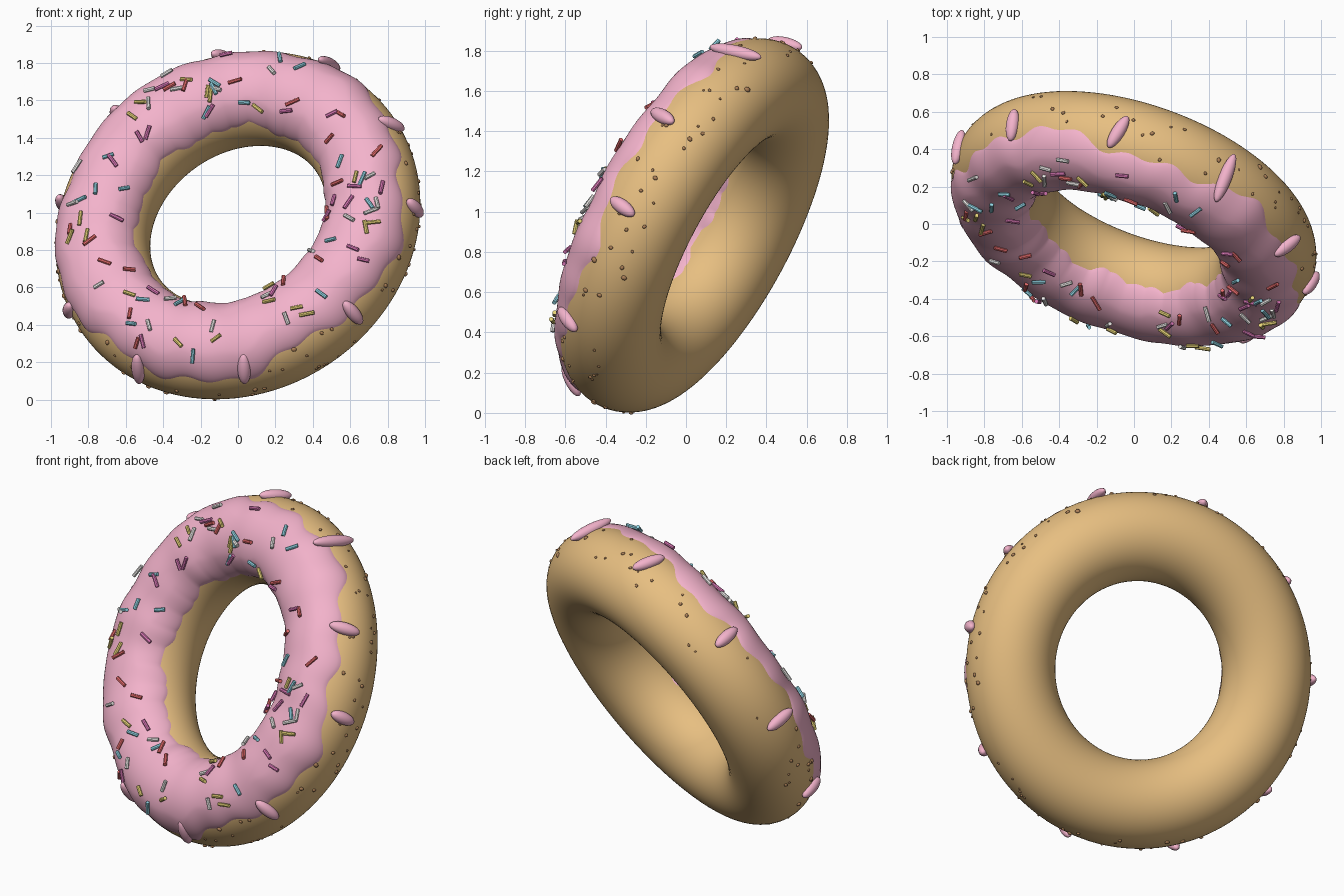
import bpy, bmesh, random
from math import sin, cos, pi, radians, tau
from mathutils import Vector, Matrix

if "Cube" in bpy.data.objects:
    bpy.data.objects.remove(bpy.data.objects["Cube"])

random.seed(7)
R, r = 0.76, 0.253                       # ring radius, tube radius
CENTRE = Vector((0, 0.04, 0.932))
N = Vector((-0.312, -0.836, 0.454)).normalized()      # iced face direction
E1 = (Vector((1, 0, 0)) - N * N.x).normalized()
E2 = N.cross(E1)


def frame(phi, t):
    """Outward normal, along-ring and around-tube directions (t=0 outer rim, 90 deg iced crest)."""
    u = E1 * cos(phi) + E2 * sin(phi)
    along = E2 * cos(phi) - E1 * sin(phi)
    return u * cos(t) + N * sin(t), along, N * cos(t) - u * sin(t), u


def point(phi, t, rad):
    n, _, _, u = frame(phi, t)
    return CENTRE + u * R + n * rad


def place(phi, t, rad, spin=0.0, tilt=0.0):
    """Matrix whose z axis lies on the surface, x axis points outward."""
    n, a, b, _ = frame(phi, t)
    z = (a * cos(spin) + b * sin(spin)) * cos(tilt) + n * sin(tilt)
    y = z.cross(n).normalized()
    x = y.cross(z)
    m = Matrix((x, y, z)).transposed().to_4x4()
    m.translation = point(phi, t, rad)
    return m


def material(name, col):
    m = bpy.data.materials.new(name)
    m.diffuse_color = (*col, 1)
    m.use_nodes = True
    m.node_tree.nodes["Principled BSDF"].inputs["Base Color"].default_value = m.diffuse_color
    return m


def finish(bm, name, mat, smooth=True):
    me = bpy.data.meshes.new(name)
    bm.to_mesh(me)
    bm.free()
    for p in me.polygons:
        p.use_smooth = smooth
    me.materials.append(mat)
    ob = bpy.data.objects.new(name, me)
    bpy.context.collection.objects.link(ob)
    return ob


def sheet(fn, nu, nv, closed):
    """Ring-shaped grid from fn(i/nu, j/nv)."""
    bm = bmesh.new()
    cols = nv if closed else nv + 1
    vs = [[bm.verts.new(fn(i / nu, j / nv)) for j in range(cols)] for i in range(nu)]
    for i in range(nu):
        k = (i + 1) % nu
        for j in range(nv):
            l = (j + 1) % cols
            bm.faces.new((vs[i][j], vs[k][j], vs[k][l], vs[i][l]))
    return bm


dough = material("dough", (0.80, 0.52, 0.22))
pink = material("icing", (0.90, 0.45, 0.60))
brown = material("crumb", (0.42, 0.22, 0.10))

# dough ring
finish(sheet(lambda a, b: point(a * tau, b * tau, r), 128, 64, True), "dough_ring", dough)


# icing: wavy edged, softly rippled sheet over the front half
def outer_edge(p):
    return radians(29 + 8 * sin(5 * p + 0.6) + 5 * sin(11 * p + 2) + 4 * sin(23 * p))


def inner_edge(p):
    return radians(153 + 4 * sin(7 * p + 1) + 3 * sin(13 * p) + 3 * abs(sin(16 * p)))


def ripple(p):
    return 0.026 + 0.004 * sin(9 * p) + 0.003 * sin(17 * p + 1)


def icing(a, b):
    p = a * tau
    t = outer_edge(p) + (inner_edge(p) - outer_edge(p)) * b
    fade = min(1, sin(pi * b) * 1.3) ** 0.7 if 0 < b < 1 else 0
    return point(p, t, r - 0.002 + (ripple(p) + 0.002) * fade)


finish(sheet(icing, 256, 40, False), "icing", pink)

# icing drips on the rim: ring angle, tube angle, half length
DRIPS = [(-5, 10, .08), (24, 28, .09), (58, 15, .14), (94, 13, .10), (131, 15, .09),
         (164, 8, .10), (203, 15, .085), (238, 25, .10), (275, 36, .09), (314, 28, .085)]
bm = bmesh.new()
for phi, t, half in DRIPS:
    m = place(radians(phi), radians(t), r + 0.005, pi / 2 + random.uniform(-.3, .3))
    bmesh.ops.create_uvsphere(bm, u_segments=20, v_segments=12, radius=1,
                              matrix=m @ Matrix.Diagonal((0.034, 0.036, half, 1)))
finish(bm, "icing_drips", pink)

# crumbs scattered around the outer rim
bm = bmesh.new()
for _ in range(95):
    p = random.uniform(0, tau)
    t = random.uniform(radians(-30), outer_edge(p))
    s = random.uniform(0.006, 0.015)
    bmesh.ops.create_icosphere(bm, subdivisions=2, radius=s,
                               matrix=place(p, t, r + 0.002, random.uniform(0, pi))
                               @ Matrix.Diagonal((0.7, 0.9, 1.1, 1)))
finish(bm, "crumbs", brown)

# sprinkles in five colours
COLOURS = {"red": (0.80, 0.15, 0.15), "yellow": (0.85, 0.70, 0.20), "blue": (0.30, 0.70, 0.82),
           "white": (0.90, 0.88, 0.86), "magenta": (0.75, 0.20, 0.50)}
for name, col in COLOURS.items():
    bm = bmesh.new()
    for _ in range(19):
        p = random.uniform(0, tau)
        t = radians(random.uniform(55, 128))
        m = place(p, t, r + ripple(p) + 0.010, random.uniform(0, tau), random.uniform(-.25, .25))
        bmesh.ops.create_cone(bm, cap_ends=True, segments=8, radius1=0.011, radius2=0.011,
                              depth=random.uniform(0.06, 0.085), matrix=m)
    finish(bm, "sprinkles_" + name, material("sprinkle_" + name, col), False)
